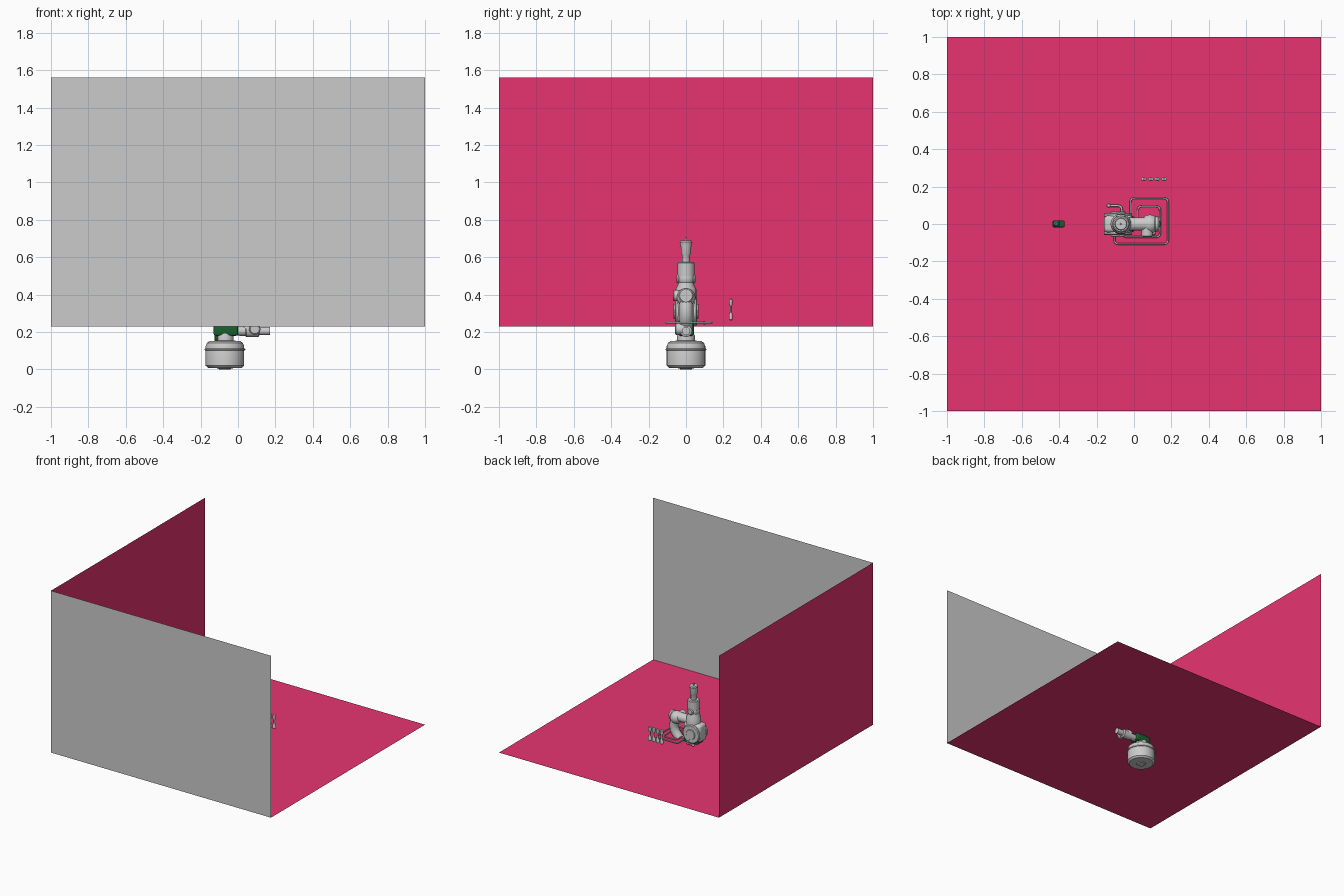
import bpy, bmesh, math
from mathutils import Vector, Matrix

if "Cube" in bpy.data.objects:
    bpy.data.objects.remove(bpy.data.objects["Cube"])


def material(name, rgb):
    m = bpy.data.materials.new(name)
    m.diffuse_color = (*rgb, 1)
    m.use_nodes = True
    m.node_tree.nodes["Principled BSDF"].inputs["Base Color"].default_value = m.diffuse_color
    return m


CRIMSON = material("crimson", (0.8, 0.034, 0.16))
GREEN = material("dark_green", (0.01, 0.12, 0.03))
TEAL = material("teal", (0.03, 0.25, 0.2))


def finish(name, bm, mat=None, smooth=True):
    me = bpy.data.meshes.new(name)
    bm.to_mesh(me)
    bm.free()
    ob = bpy.data.objects.new(name, me)
    bpy.context.collection.objects.link(ob)
    if mat:
        me.materials.append(mat)
    if smooth:
        bpy.ops.object.select_all(action='DESELECT')
        ob.select_set(True)
        bpy.context.view_layer.objects.active = ob
        bpy.ops.object.shade_smooth_by_angle(angle=math.radians(35))
    return ob


def plane(name, corners, mat=None):
    bm = bmesh.new()
    bm.faces.new([bm.verts.new(c) for c in corners])
    return finish(name, bm, mat, False)


def lathe(name, origin, axis, profile, mat=None, sides=40, squash=1.0):
    """Revolve (radius, distance) points around an axis from origin."""
    rot = Vector((0, 0, 1)).rotation_difference(Vector(axis)).to_matrix()
    bm = bmesh.new()
    rings = []
    for r, h in profile:
        ring = []
        for i in range(sides):
            a = 2 * math.pi * i / sides
            p = Vector((r * math.cos(a), r * math.sin(a) * squash, h))
            ring.append(bm.verts.new(rot @ p + Vector(origin)))
        rings.append(ring)
    for a, b in zip(rings, rings[1:]):
        for i in range(sides):
            j = (i + 1) % sides
            bm.faces.new((a[i], a[j], b[j], b[i]))
    bm.faces.new(rings[0][::-1])
    bm.faces.new(rings[-1])
    return finish(name, bm, mat)


def cylinder(name, origin, axis, r, length, mat=None, b=0.006):
    return lathe(name, origin, axis, [(r - b, 0), (r, b), (r, length - b), (r - b, length)], mat)


def ball(name, loc, r, mat=None):
    bm = bmesh.new()
    bmesh.ops.create_uvsphere(bm, u_segments=32, v_segments=16, radius=r,
                              matrix=Matrix.Translation(loc))
    return finish(name, bm, mat)


def box(name, lo, hi, mat=None, bevel=0.01):
    lo, hi = Vector(lo), Vector(hi)
    bm = bmesh.new()
    bmesh.ops.create_cube(bm, size=1, matrix=Matrix.Translation((lo + hi) / 2)
                          @ Matrix.Diagonal((*(hi - lo), 1)))
    bmesh.ops.bevel(bm, geom=bm.edges[:], offset=bevel, segments=3, affect='EDGES', profile=0.5)
    return finish(name, bm, mat)


def tube(name, pts, r, corner=0.025):
    """Round-cornered pipe through the points."""
    P = [Vector(p) for p in pts]
    path = [P[0]]
    for a, b, c in zip(P, P[1:], P[2:]):
        s, e = b + (a - b).normalized() * corner, b + (c - b).normalized() * corner
        for i in range(7):
            t = i / 6
            path.append(s * (1 - t) ** 2 + b * 2 * t * (1 - t) + e * t * t)
    path.append(P[-1])
    cu = bpy.data.curves.new(name, 'CURVE')
    cu.dimensions = '3D'
    cu.bevel_depth, cu.bevel_resolution, cu.use_fill_caps = r, 3, True
    sp = cu.splines.new('POLY')
    sp.points.add(len(path) - 1)
    for q, p in zip(sp.points, path):
        q.co = (*p, 1)
    ob = bpy.data.objects.new(name, cu)
    bpy.context.collection.objects.link(ob)
    return ob


X, Y, Z = (1, 0, 0), (0, 1, 0), (0, 0, 1)
F, T = 0.23, 1.56

# Floor and two walls
plane("floor", [(-1, -1, F), (1, -1, F), (1, 1, F), (-1, 1, F)], CRIMSON)
plane("side_wall", [(-1, -1, F), (-1, 1, F), (-1, 1, T), (-1, -1, T)], CRIMSON)
plane("front_wall", [(1, -1, F), (-1, -1, F), (-1, -1, T), (1, -1, T)])

# Round pedestal, seam ring and neck below the floor
C = -0.07
lathe("pedestal", (C, 0, 0), Z, [(0.03, 0), (0.035, 0.006), (0.09, 0.008), (0.103, 0.02),
      (0.103, 0.125), (0.096, 0.142), (0.08, 0.152), (0.045, 0.154)])
cylinder("pedestal_seam", (C, 0, 0.102), Z, 0.109, 0.009, b=0.002)
lathe("pedestal_neck", (C, 0, 0.15), Z, [(0.047, 0), (0.047, 0.03), (0.035, 0.06), (0.035, 0.1)])

# Green turret bracket
box("turret_bracket", (-0.13, -0.042, 0.18), (0.0, 0.042, 0.25), GREEN)
box("bracket_tab", (-0.125, -0.03, 0.155), (-0.105, 0.03, 0.19), GREEN, 0.004)

# Shoulder body with a joint disc on each side
box("shoulder_body", (-0.16, -0.045, 0.25), (-0.005, 0.045, 0.39), bevel=0.02)
for s, side in ((1, "back"), (-1, "front")):
    cylinder(f"shoulder_disc_{side}", (-0.085, 0.035 * s, 0.31), (0, s, 0), 0.075, 0.025)
    cylinder(f"shoulder_hub_{side}", (-0.085, 0.055 * s, 0.31), (0, s, 0), 0.04, 0.012, b=0.003)
lathe("column", (C, 0, 0.37), Z, [(0.055, 0), (0.055, 0.06), (0.042, 0.085), (0.04, 0.13)])

# Upright wrist and nozzle
ball("wrist_joint", (C, 0, 0.485), 0.046)
cylinder("wrist_pin", (C, -0.05, 0.485), Y, 0.025, 0.1)
cylinder("wrist_sleeve", (C, 0, 0.49), Z, 0.045, 0.085)
lathe("nozzle", (C, 0, 0.57), Z, [(0.022, 0), (0.022, 0.04), (0.028, 0.05), (0.028, 0.085),
      (0.034, 0.11), (0.03, 0.118), (0.006, 0.118), (0.005, 0.135)])

# Side arm, elbow and curved forearm
cylinder("side_arm", (-0.04, 0, 0.395), X, 0.036, 0.12)
ball("elbow", (0.085, 0, 0.385), 0.05)
cylinder("elbow_cap", (0.11, 0, 0.395), X, 0.04, 0.025)
cylinder("elbow_motor", (0.07, -0.07, 0.395), Y, 0.03, 0.07)
tube("forearm", [(0.09, 0, 0.38), (0.12, 0, 0.29), (0.05, 0, 0.21)], 0.036, 0.06)
lathe("lower_arm", (-0.02, 0, 0.205), X, [(0.024, 0), (0.026, 0.06), (0.032, 0.065),
      (0.032, 0.13), (0.022, 0.135), (0.022, 0.19)])
cylinder("lower_arm_motor", (0.09, -0.06, 0.215), Y, 0.03, 0.06)

# Pipe rails around the arm
tube("outer_rail", [(-0.02, 0.05, 0.25), (-0.02, 0.138, 0.25), (0.182, 0.138, 0.25),
     (0.182, -0.107, 0.25), (-0.105, -0.107, 0.25), (-0.105, -0.04, 0.25)], 0.005)
tube("inner_rail", [(0.02, 0.02, 0.25), (0.02, 0.095, 0.25), (0.14, 0.095, 0.25),
     (0.14, -0.07, 0.25), (-0.06, -0.07, 0.25), (-0.06, -0.03, 0.25)], 0.005)
tube("side_lever", [(-0.14, 0.098, 0.25), (-0.065, 0.098, 0.25), (-0.065, 0.04, 0.25)], 0.006)
ball("lever_knob", (-0.135, 0.098, 0.25), 0.01)

# Row of four waisted pegs
for i in range(4):
    lathe(f"peg_{i + 1}", (0.053 + 0.036 * i, 0.24, 0.262), Z,
          [(0.006, 0), (0.015, 0.006), (0.015, 0.03), (0.008, 0.045), (0.008, 0.075),
           (0.015, 0.09), (0.015, 0.112), (0.006, 0.118)], sides=20, squash=0.65)

# Small coloured token apart from the machine
box("token_body", (-0.435, -0.018, 0.29), (-0.372, 0.018, 0.33), GREEN, 0.006)
lathe("token_head", (-0.415, 0, 0.32), Z, [(0.018, 0), (0.018, 0.03), (0.008, 0.045)], TEAL, 20)
